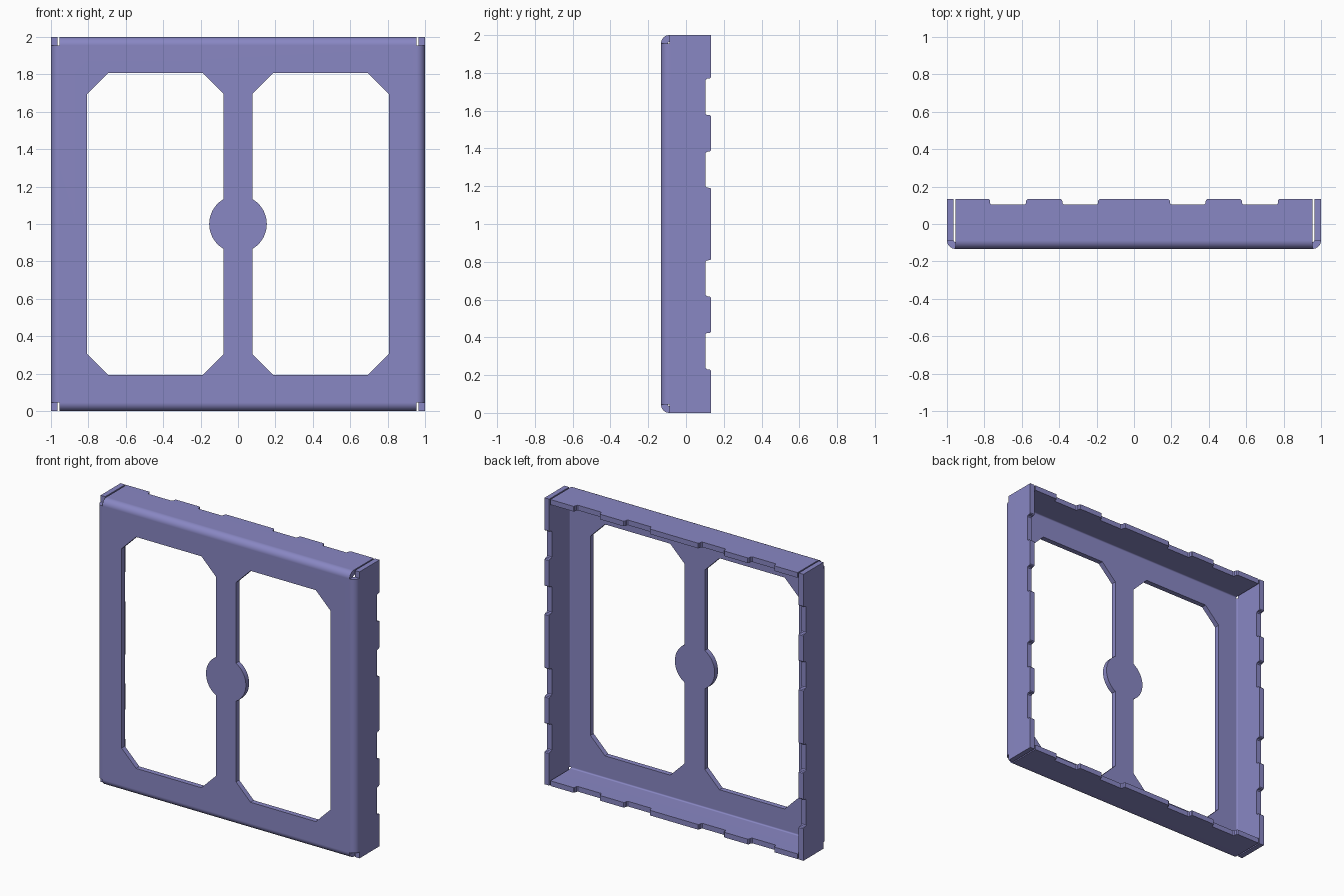
import bpy, bmesh, math

cube = bpy.data.objects.get("Cube")
if cube:
    bpy.data.objects.remove(cube, do_unlink=True)

DEPTH = 0.133          # half depth of the frame
RADIUS = 0.045         # outer bend radius
FLAT = 1 - RADIUS      # half size of the flat front plate
FOLD_Y = -DEPTH + RADIUS
GAUGE = 0.036          # sheet thickness
SEGMENTS = 8

bm = bmesh.new()


def fill(loops):
    """Fill closed outlines (first is outer, the rest are holes)."""
    edges = []
    for loop in loops:
        vs = [bm.verts.new(p) for p in loop]
        edges += [bm.edges.new((a, b)) for a, b in zip(vs, vs[1:] + vs[:1])]
    bmesh.ops.triangle_fill(bm, use_beauty=True, edges=edges)


# Window outline: chamfered rectangle with a bite left for the central disc
def window(side):
    bar, outer, top, cut, disc = 0.078, 0.806, 0.808, 0.112, 0.154
    a = math.acos(bar / disc)
    pts = [(bar, -top + cut), (bar + cut, -top), (outer - cut, -top),
           (outer, -top + cut), (outer, top - cut), (outer - cut, top),
           (bar + cut, top), (bar, top - cut)]
    pts += [(disc * math.cos(a - 2 * a * i / 16), disc * math.sin(a - 2 * a * i / 16))
            for i in range(17)]
    return [(side * x, -DEPTH, 1 + z) for x, z in pts]


# Front plate
fill([[(x, -DEPTH, 1 + z) for x, z in
       ((-FLAT, -FLAT), (FLAT, -FLAT), (FLAT, FLAT), (-FLAT, FLAT))],
      window(-1), window(1)])


# Back edge of a flange with its shallow notches, from the middle outwards
def notched_edge():
    step = ((0, 0), (0.006, 0.006), (0.008, 0.023), (0.015, 0.030))
    pts = []
    for a, b in ((0.185, 0.39), (0.57, 0.777)):
        pts += [(a + u, DEPTH - d) for u, d in step]
        pts += [(b - u, DEPTH - d) for u, d in reversed(step)]
    return pts


# Folded flange: rounded bend plus flat notched wall
def flange(place, half):
    arc = [(FLAT + RADIUS * math.sin(t), FOLD_Y - RADIUS * math.cos(t))
           for t in (math.pi / 2 * i / SEGMENTS for i in range(SEGMENTS + 1))]
    for (o1, y1), (o2, y2) in zip(arc, arc[1:]):
        bm.faces.new([bm.verts.new(place(u, o, y)) for u, o, y in
                      ((-FLAT, o1, y1), (FLAT, o1, y1), (FLAT, o2, y2), (-FLAT, o2, y2))])
    right = [(FLAT, FOLD_Y)]
    if half > FLAT:
        right.append((half, FOLD_Y))
    right += [(half, DEPTH)] + notched_edge()[::-1]
    left = [(-u, y) for u, y in reversed(right)]
    fill([[place(u, 1, y) for u, y in right + left]])


for s in (-1, 1):
    flange(lambda u, o, y: (s * o, y, 1 + u), 1.0)       # side walls
    flange(lambda u, o, y: (u, y, 1 + s * o), FLAT)      # top and bottom walls

# Weld the sheet and face it outwards
bmesh.ops.remove_doubles(bm, verts=bm.verts, dist=0.0005)
bmesh.ops.recalc_face_normals(bm, faces=bm.faces)
bm.normal_update()
plate = [f for f in bm.faces if abs(f.normal.y) > 0.999]
if sum(f.normal.y for f in plate) > 0:
    bmesh.ops.reverse_faces(bm, faces=bm.faces)

mesh = bpy.data.meshes.new("folded_frame")
bm.to_mesh(mesh)
bm.free()
frame = bpy.data.objects.new("folded_frame", mesh)
bpy.context.collection.objects.link(frame)

# Single flat colour
colour = (0.25, 0.243, 0.55, 1)
mat = bpy.data.materials.new("lavender_metal")
mat.use_nodes = True
mat.diffuse_color = colour
mat.node_tree.nodes["Principled BSDF"].inputs["Base Color"].default_value = colour
mesh.materials.append(mat)

# Give the sheet its thickness, then smooth only the bends
bpy.ops.object.select_all(action='DESELECT')
frame.select_set(True)
bpy.context.view_layer.objects.active = frame
solid = frame.modifiers.new("thickness", 'SOLIDIFY')
solid.thickness = GAUGE
solid.offset = -1
solid.use_even_offset = True
bpy.ops.object.modifier_apply(modifier=solid.name)
bpy.ops.object.shade_smooth_by_angle(angle=math.radians(30))
weighted = frame.modifiers.new("weighted_normals", 'WEIGHTED_NORMAL')
weighted.keep_sharp = True
